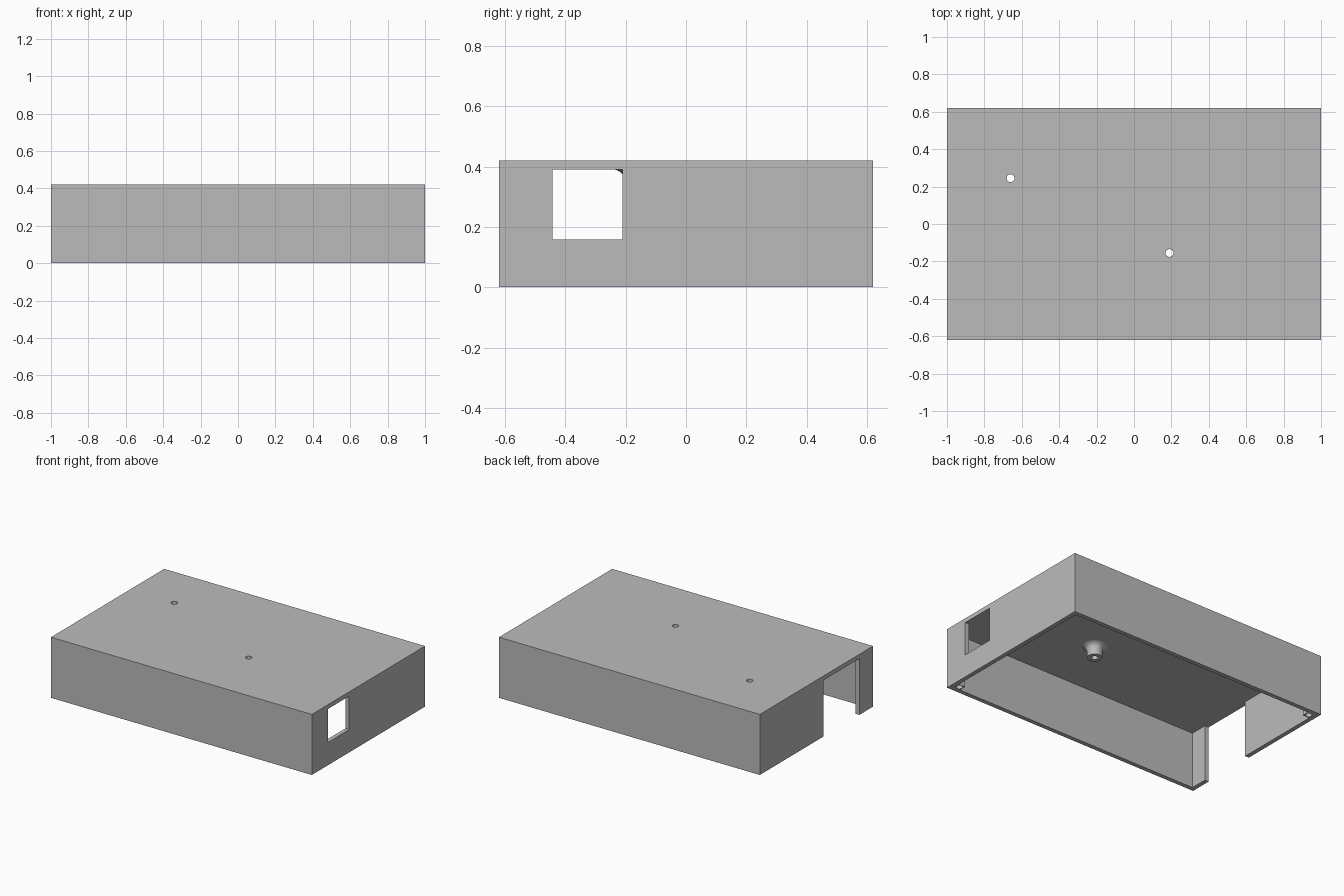
import bpy, bmesh, math

old = bpy.data.objects.get("Cube")
if old:
    bpy.data.objects.remove(old, do_unlink=True)

L, W, H, T = 1.0, 0.62, 0.42, 0.03      # half length, half width, height, wall
CEIL = H - T
HOLE = 0.021

grey = bpy.data.materials.new("plain grey")
grey.use_nodes = True
grey.diffuse_color = (0.5, 0.5, 0.5, 1)
grey.node_tree.nodes["Principled BSDF"].inputs["Base Color"].default_value = (0.5, 0.5, 0.5, 1)


def finish(name, bm):
    bmesh.ops.recalc_face_normals(bm, faces=bm.faces)
    mesh = bpy.data.meshes.new(name)
    bm.to_mesh(mesh)
    bm.free()
    mesh.materials.append(grey)
    ob = bpy.data.objects.new(name, mesh)
    bpy.context.collection.objects.link(ob)
    return ob


def box(name, lo, hi):
    bm = bmesh.new()
    bmesh.ops.create_cube(bm, size=1)
    for v in bm.verts:
        v.co = [(a + b) / 2 + c * (b - a) for a, b, c in zip(lo, hi, v.co)]
    return finish(name, bm)


def rod(name, x, y, z0, z1):
    bm = bmesh.new()
    bmesh.ops.create_cone(bm, cap_ends=True, segments=24, radius1=HOLE, radius2=HOLE, depth=z1 - z0)
    bmesh.ops.translate(bm, verts=bm.verts, vec=(x, y, (z0 + z1) / 2))
    return finish(name, bm)


def activate(ob):
    bpy.ops.object.select_all(action='DESELECT')
    ob.select_set(True)
    bpy.context.view_layer.objects.active = ob


def cut(ob, cutter):
    cutter.hide_render = True
    mod = ob.modifiers.new("cut", 'BOOLEAN')
    mod.operation, mod.solver, mod.object = 'DIFFERENCE', 'EXACT', cutter
    activate(ob)
    bpy.ops.object.modifier_apply(modifier=mod.name)
    bpy.data.objects.remove(cutter, do_unlink=True)


# Case: open-bottomed shell with a side window and a full-height doorway
bosses = [(0.19, -0.155), (-0.66, 0.245)]
case = box("case_shell", (-L, -W, 0), (L, W, H))
cut(case, box("cavity_cutter", (T - L, T - W, -0.1), (L - T, W - T, CEIL)))
cut(case, box("window_cutter", (L - 0.1, -0.443, 0.158), (L + 0.1, -0.21, CEIL)))
cut(case, box("doorway_cutter", (-L - 0.1, -0.47, -0.1), (0.1 - L, -0.08, CEIL)))
for x, y in bosses:
    cut(case, rod("hole_cutter", x, y, CEIL - 0.1, H + 0.1))

# Screw bosses: flared tubes hanging from the ceiling
profile = [(HOLE, CEIL), (HOLE, 0.31), (0.048, 0.31), (0.048, 0.352),
           (0.051, 0.365), (0.057, 0.376), (0.067, 0.385), (0.08, CEIL)]
for i, (x, y) in enumerate(bosses):
    bm = bmesh.new()
    verts = [bm.verts.new((r, 0, z)) for r, z in profile]
    edges = [bm.edges.new(pair) for pair in zip(verts, verts[1:])]
    bmesh.ops.spin(bm, geom=verts + edges, cent=(0, 0, 0), axis=(0, 0, 1),
                   angle=math.tau, steps=32)
    bmesh.ops.remove_doubles(bm, verts=bm.verts, dist=0.0005)
    bmesh.ops.translate(bm, verts=bm.verts, vec=(x, y, 0))
    boss = finish(f"screw_boss_{i + 1}", bm)
    activate(boss)
    bpy.ops.object.shade_smooth_by_angle(angle=math.radians(35))

# Corner posts with blind screw holes, at two opposite corners
for s, name in ((1, "front_left_post"), (-1, "back_right_post")):
    xs = sorted((s * (L - T), s * (L - 0.08)))
    ys = sorted((-s * (W - T), -s * (W - 0.08)))
    post = box(name, (xs[0], ys[0], 0), (xs[1], ys[1], CEIL))
    cut(post, rod("post_hole_cutter", sum(xs) / 2, sum(ys) / 2, -0.1, 0.2))
